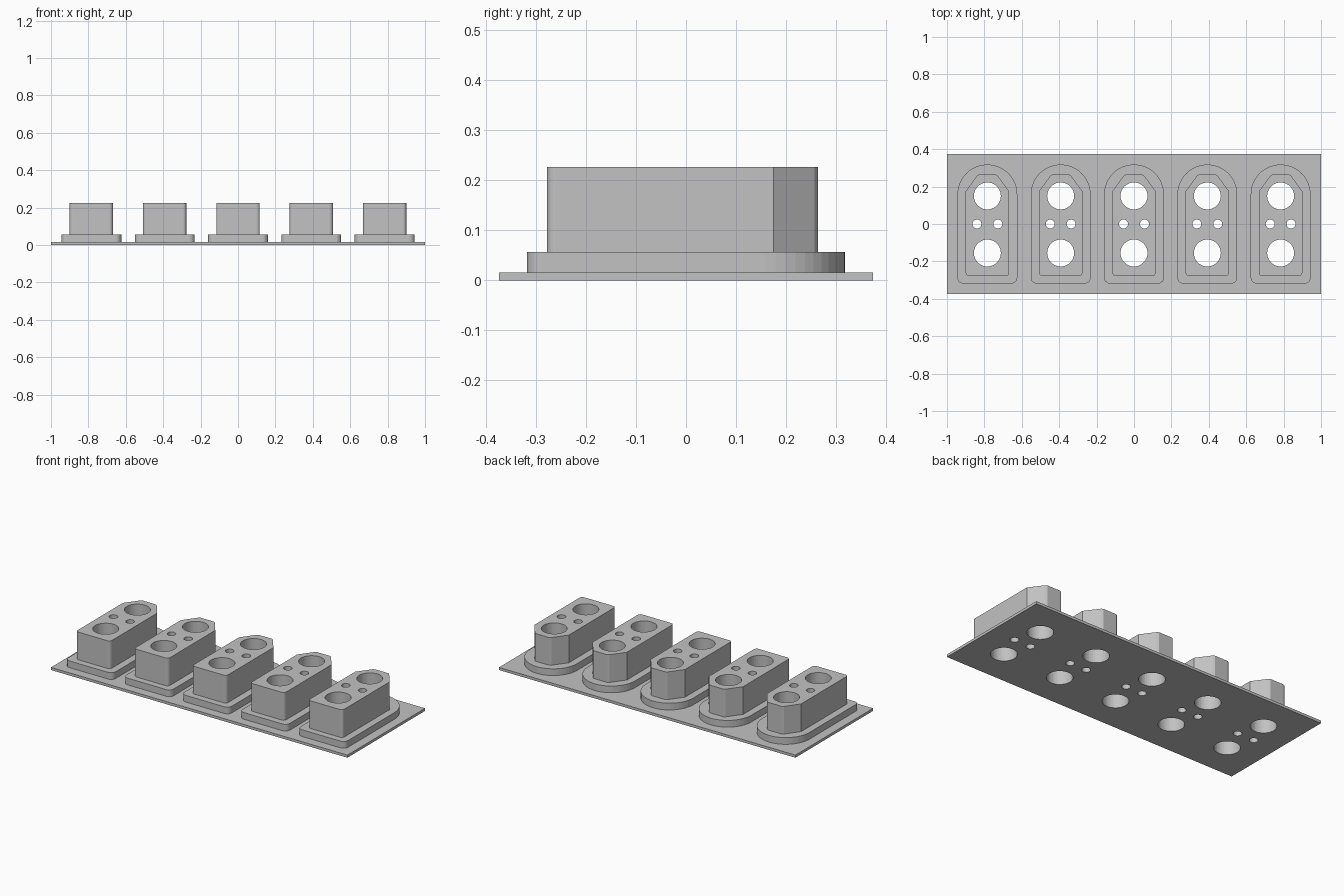
import bpy
import bmesh
from math import cos, sin, pi

PITCH, COUNT = 0.392, 5
CENTRES = [(i - (COUNT - 1) / 2) * PITCH for i in range(COUNT)]
PLATE_TOP, FLANGE_TOP, BLOCK_TOP = 0.016, 0.057, 0.226

default = bpy.data.objects.get("Cube")
if default:
    bpy.data.objects.remove(default)

grey = bpy.data.materials.new("plain grey")
grey.use_nodes = True
colour = (0.54, 0.54, 0.54, 1)
grey.diffuse_color = colour
grey.node_tree.nodes["Principled BSDF"].inputs["Base Color"].default_value = colour


def arc(cx, cy, r, start, end, steps):
    """Points along a circular arc, angles in half turns."""
    angles = [pi * (start + (end - start) * i / steps) for i in range(steps + 1)]
    return [(cx + r * cos(a), cy + r * sin(a)) for a in angles]


def holes(cx=0):
    """Two large bores and two small pin holes of one socket."""
    spots = [(0, 0.15, 0.072, 40), (0, -0.155, 0.072, 40),
             (-0.056, 0, 0.024, 24), (0.056, 0, 0.024, 24)]
    return [arc(cx + x, y, r, 0, 2, n)[:-1] for x, y, r, n in spots]


def slab(name, loops, z0, z1):
    """Mesh extruded from a filled outline with holes."""
    curve = bpy.data.curves.new(name, "CURVE")
    curve.dimensions, curve.fill_mode = "2D", "BOTH"
    curve.extrude = (z1 - z0) / 2
    for loop in loops:
        spline = curve.splines.new("POLY")
        spline.points.add(len(loop) - 1)
        for point, (x, y) in zip(spline.points, loop):
            point.co = (x, y, 0, 1)
        spline.use_cyclic_u = True
    helper = bpy.data.objects.new(name + " outline", curve)
    bpy.context.collection.objects.link(helper)
    graph = bpy.context.evaluated_depsgraph_get()
    mesh = bpy.data.meshes.new_from_object(helper.evaluated_get(graph))
    bpy.data.objects.remove(helper)
    bpy.data.curves.remove(curve)

    bm = bmesh.new()
    bm.from_mesh(mesh)
    bmesh.ops.translate(bm, verts=bm.verts, vec=(0, 0, (z0 + z1) / 2))
    bmesh.ops.remove_doubles(bm, verts=bm.verts, dist=1e-5)
    bmesh.ops.recalc_face_normals(bm, faces=bm.faces)
    for face in bm.faces:
        face.smooth = False
    bm.to_mesh(mesh)
    bm.free()
    mesh.name = name
    mesh.materials.clear()
    mesh.materials.append(grey)
    return mesh


def place(name, mesh, x=0):
    obj = bpy.data.objects.new(name, mesh)
    obj.location.x = x
    bpy.context.collection.objects.link(obj)


# Base plate pierced by every socket
plate = [(-1, -0.374), (1, -0.374), (1, 0.374), (-1, 0.374)]
plate_holes = [h for x in CENTRES for h in holes(x)]
place("base_plate", slab("base_plate", [plate] + plate_holes, 0, PLATE_TOP))

# Flange: round at the back, small rounded corners at the front
flange = (arc(0, 0.158, 0.16, 0, 1, 24)
          + arc(-0.13, -0.288, 0.03, 1, 1.5, 6)
          + arc(0.13, -0.288, 0.03, 1.5, 2, 6))
flange_mesh = slab("flange", [flange] + holes(), PLATE_TOP, FLANGE_TOP)

# Socket block: chamfered back, tight rounded front corners
block = ([(0.116, 0.175), (0.056, 0.257), (0.045, 0.264),
          (-0.045, 0.264), (-0.056, 0.257), (-0.116, 0.175)]
         + arc(-0.098, -0.26, 0.018, 1, 1.5, 5)
         + arc(0.098, -0.26, 0.018, 1.5, 2, 5))
block_mesh = slab("socket_block", [block] + holes(), FLANGE_TOP, BLOCK_TOP)

for number, x in enumerate(CENTRES, 1):
    place(f"flange_{number}", flange_mesh, x)
    place(f"socket_block_{number}", block_mesh, x)
